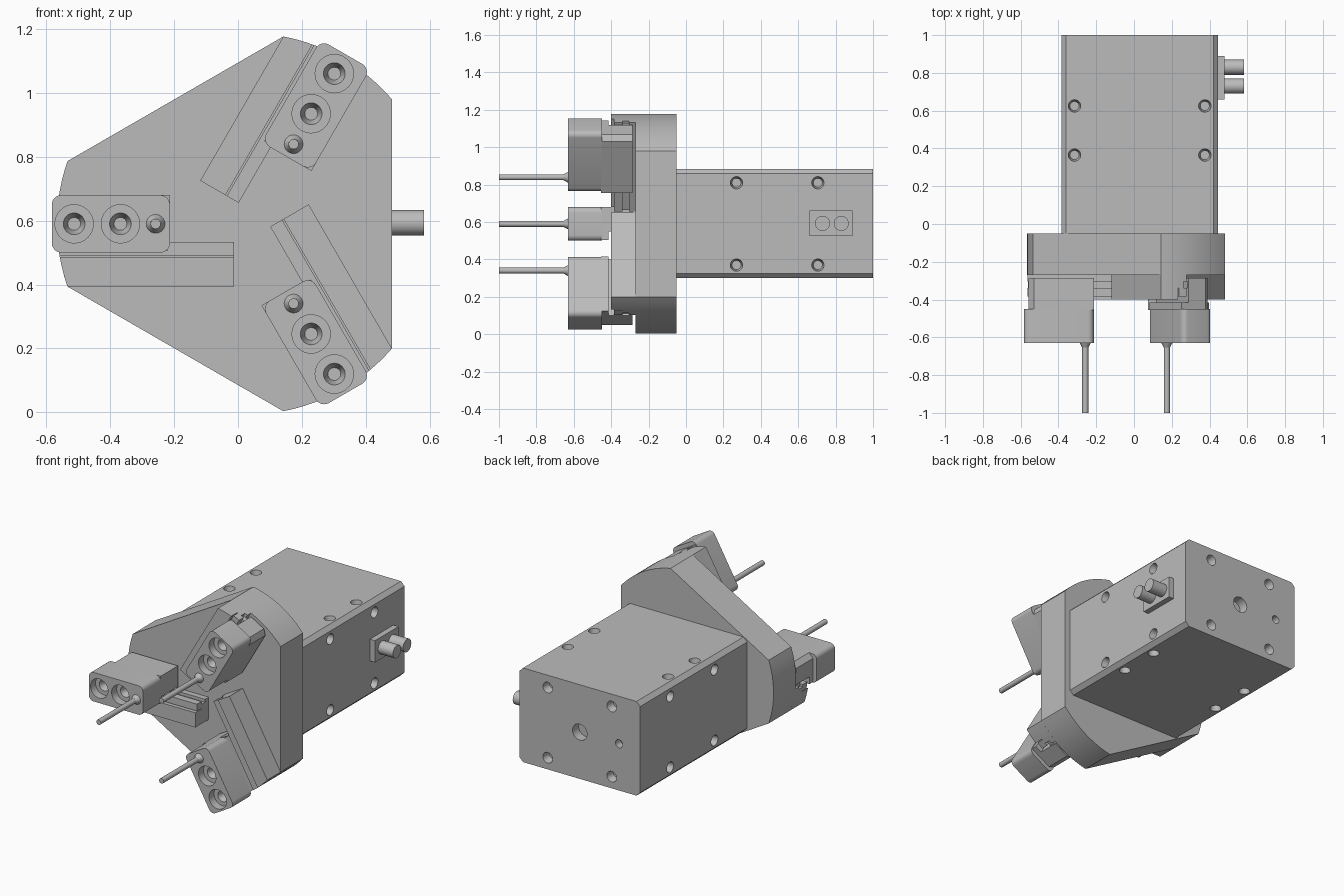
import bpy, bmesh
from math import sin, cos, acos, asin, radians, pi
from mathutils import Vector, Matrix

cube = bpy.data.objects.get("Cube")
if cube:
    bpy.data.objects.remove(cube, do_unlink=True)

CX, CZ = 0.03, 0.59          # gripper axis
RIM, FLAT = 0.597, 0.452     # plate rim radius and distance to its flats
ANGLES = [180, 60, -60]      # jaw directions

gray = bpy.data.materials.new("machined_gray")
gray.use_nodes = True
gray.diffuse_color = (0.5, 0.5, 0.5, 1)
gray.node_tree.nodes["Principled BSDF"].inputs["Base Color"].default_value = (0.5, 0.5, 0.5, 1)


def finish(name, bm):
    bmesh.ops.recalc_face_normals(bm, faces=bm.faces)
    mesh = bpy.data.meshes.new(name)
    bm.to_mesh(mesh)
    bm.free()
    mesh.materials.append(gray)
    ob = bpy.data.objects.new(name, mesh)
    bpy.context.collection.objects.link(ob)
    return ob


def smooth(ob):
    bpy.ops.object.select_all(action='DESELECT')
    ob.select_set(True)
    bpy.context.view_layer.objects.active = ob
    bpy.ops.object.shade_smooth_by_angle(angle=radians(30))


def prism(name, outline, y0, y1):
    """Extrude an (x, z) outline along y."""
    bm = bmesh.new()
    base = bm.faces.new([bm.verts.new((x, y0, z)) for x, z in outline])
    ext = bmesh.ops.extrude_face_region(bm, geom=[base])["geom"]
    verts = [v for v in ext if isinstance(v, bmesh.types.BMVert)]
    bmesh.ops.translate(bm, verts=verts, vec=(0, y1 - y0, 0))
    return finish(name, bm)


def cone(name, start, axis, r1, r2, length, sides=32):
    """Round part from start along axis."""
    axis = Vector(axis).normalized()
    mat = Matrix.Translation(Vector(start) + axis * length / 2) @ axis.to_track_quat('Z', 'Y').to_matrix().to_4x4()
    bm = bmesh.new()
    bmesh.ops.create_cone(bm, cap_ends=True, segments=sides, radius1=r1, radius2=r2, depth=length, matrix=mat)
    return finish(name, bm)


def drill(ob, holes):
    """Cut (point, inward axis, mouth radius, floor radius, depth) holes."""
    cutters = []
    for p, axis, r1, r2, depth in holes:
        a = Vector(axis)
        grow = (r1 - r2) * 0.01 / depth
        c = cone("cutter", Vector(p) - a * 0.01, a, r1 + grow, r2, depth + 0.01)
        c.hide_render = True
        mod = ob.modifiers.new("hole", 'BOOLEAN')
        mod.operation, mod.object, mod.solver = 'DIFFERENCE', c, 'EXACT'
        cutters.append(c)
    bpy.context.view_layer.update()
    mesh = bpy.data.meshes.new_from_object(ob.evaluated_get(bpy.context.evaluated_depsgraph_get()))
    ob.modifiers.clear()
    ob.data = mesh
    for c in cutters:
        bpy.data.objects.remove(c, do_unlink=True)


def place(angle, pts):
    """Jaw coordinates (radial u, sideways s) to (x, z)."""
    a = radians(angle)
    return [(CX + u * cos(a) - s * sin(a), CZ + u * sin(a) + s * cos(a)) for u, s in pts]


def arc(a0, a1, n, r=RIM):
    return [(r * cos(a0 + (a1 - a0) * i / n), r * sin(a0 + (a1 - a0) * i / n)) for i in range(n + 1)]


def rim_strip(u0, s0, s1):
    """Strip from u0 out to the round rim."""
    return [(u0, s0)] + arc(asin(s0 / RIM), asin(s1 / RIM), 4) + [(u0, s1)]


def rounded(u0, u1, s0, s1, r):
    pts = []
    corners = [(u1 - r, s1 - r), (u0 + r, s1 - r), (u0 + r, s0 + r), (u1 - r, s0 + r)]
    for k, (u, s) in enumerate(corners):
        pts += [(u + p, s + q) for p, q in arc(k * pi / 2, (k + 1) * pi / 2, 6, r)]
    return pts


def rect(u0, u1, s0, s1):
    return [(u0, s0), (u1, s0), (u1, s1), (u0, s1)]


# Housing: long box with chamfered lengthwise edges
HX, HZ, CH = 0.415, 0.2925, 0.025
housing = prism("housing", [(CX + sx * x, CZ + 0.002 + sz * z) for sx, sz, x, z in (
    (1, 1, HX - CH, HZ), (1, 1, HX, HZ - CH), (1, -1, HX, HZ - CH), (1, -1, HX - CH, HZ),
    (-1, -1, HX - CH, HZ), (-1, -1, HX, HZ - CH), (-1, 1, HX, HZ - CH), (-1, 1, HX - CH, HZ))], -0.05, 1)
screw = (0.033, 0.024, 0.05)
holes = []
for i in (-1, 1):
    for j in (-1, 1):
        holes.append(((CX + i * 0.22, 1, CZ + j * 0.218), (0, -1, 0)) + screw)
        for y in (0.365, 0.625):
            holes.append(((CX + i * 0.345, y, CZ + 0.002 + j * HZ), (0, 0, -j)) + screw)
        for y in (0.27, 0.705):
            holes.append(((CX + i * HX, y, CZ + j * 0.22), (-i, 0, 0)) + screw)
holes.append(((CX, 1, CZ), (0, -1, 0), 0.05, 0.05, 0.06))
holes.append(((CX - 0.27, 1, CZ), (0, -1, 0), 0.025, 0.025, 0.05))
drill(housing, holes)
smooth(housing)

# Side connector block with two ports
bm = bmesh.new()
bmesh.ops.create_cube(bm, size=1, matrix=Matrix.Translation((0.46, 0.775, 0.593)) @ Matrix.Diagonal((0.04, 0.23, 0.135, 1)))
finish("connector_block", bm)
for k, y in enumerate((0.73, 0.83)):
    smooth(cone("connector_port_%d" % k, (0.475, y, 0.593), (1, 0, 0), 0.04, 0.04, 0.107))

# Front plate: triangle with rounded tips
half = radians(60) - acos(FLAT / RIM)
outline = []
for a in (-60, 60, 180):
    outline += place(a, arc(-half, half, 12))
smooth(prism("front_plate", outline, -0.27, -0.05))

# Three guides and jaws
for n, a in enumerate(ANGLES):
    tag = "_%d" % (n + 1)
    smooth(prism("guide_block" + tag, place(a, rim_strip(0.043, 0.105, 0.196)), -0.40, -0.265))
    smooth(prism("guide_rail_base" + tag, place(a, rim_strip(0.043, 0.057, 0.106)), -0.305, -0.265))
    smooth(prism("guide_rail_neck" + tag, place(a, rim_strip(0.043, 0.075, 0.106)), -0.34, -0.30))
    smooth(prism("guide_rail_head" + tag, place(a, rim_strip(0.043, 0.057, 0.100)), -0.385, -0.34))

    # Jaw block with two counterbored screw holes
    jaw = prism("jaw" + tag, place(a, rounded(0.243, 0.613, -0.09, 0.09, 0.03)), -0.63, -0.45)
    holes = []
    for u in (0.543, 0.398):
        x, z = place(a, [(u, 0)])[0]
        holes.append(((x, -0.63, z), (0, 1, 0), 0.06, 0.06, 0.05))
        holes.append(((x, -0.58, z), (0, 1, 0), 0.034, 0.02, 0.045))
    drill(jaw, holes)
    smooth(jaw)

    # Carriage under the jaw
    leg = [(0.243, -0.09), (0.56, -0.09), (0.588, -0.062), (0.588, 0.04), (0.243, 0.04)]
    prism("jaw_leg" + tag, place(a, leg), -0.455, -0.285)
    prism("jaw_ledge" + tag, place(a, rect(0.25, 0.588, 0.03, 0.085)), -0.455, -0.415)
    prism("jaw_clip" + tag, place(a, rect(0.26, 0.575, 0.035, 0.07)), -0.34, -0.305)

    # Gripping pin with a flared foot
    x, z = place(a, [(0.288, 0)])[0]
    smooth(cone("pin_foot" + tag, (x, -0.625, z), (0, -1, 0), 0.032, 0.016, 0.03))
    smooth(cone("pin" + tag, (x, -0.62, z), (0, -1, 0), 0.016, 0.016, 0.38, 16))
